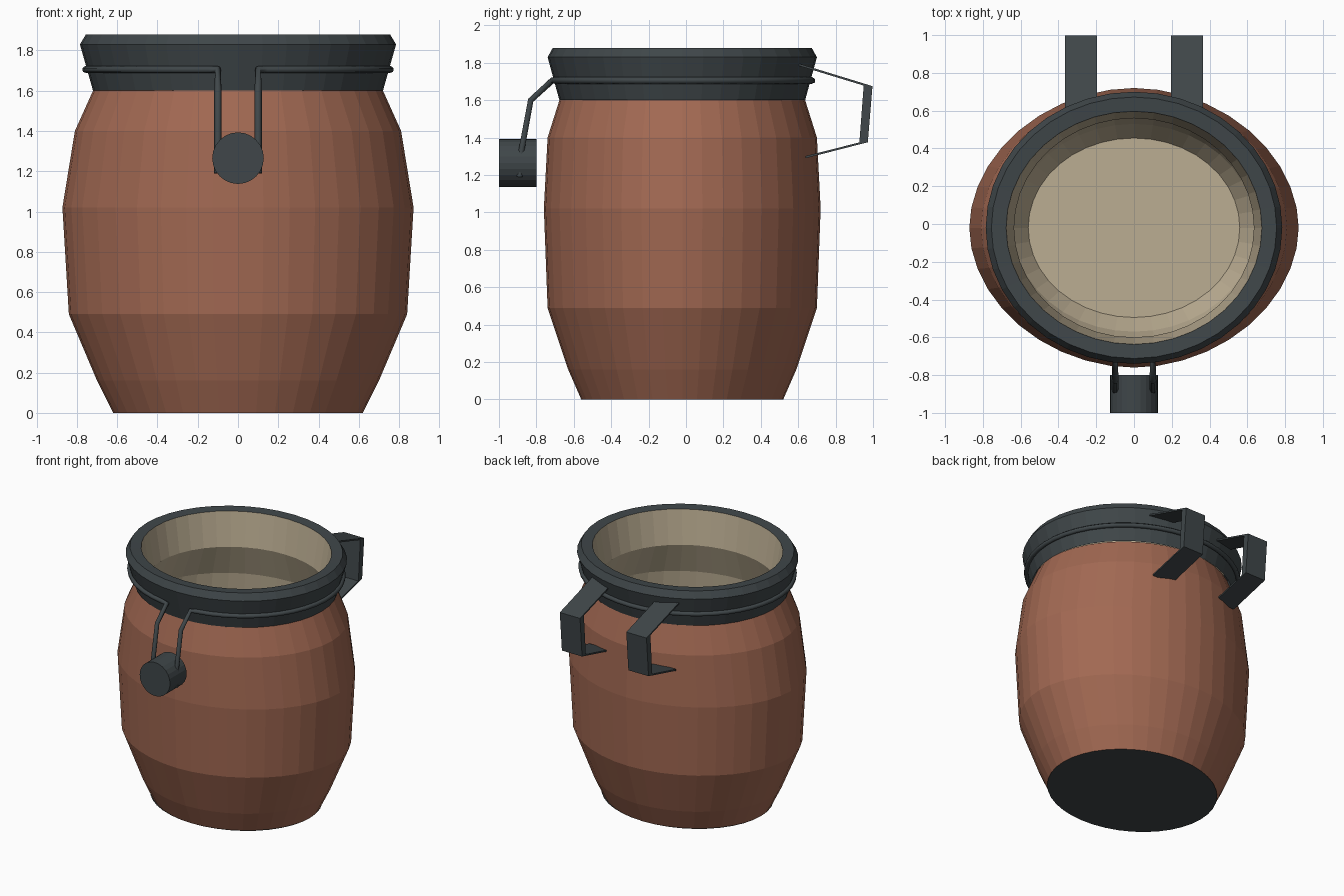
import bpy, bmesh, math
from mathutils import Vector

if "Cube" in bpy.data.objects:
    bpy.data.objects.remove(bpy.data.objects["Cube"])

SEG = 40
CY = -0.02  # jar axis is slightly forward of centre


def material(name, rgb):
    m = bpy.data.materials.new(name)
    m.diffuse_color = (*rgb, 1)
    m.use_nodes = True
    m.node_tree.nodes["Principled BSDF"].inputs["Base Color"].default_value = m.diffuse_color
    return m


clay = material("clay", (0.36, 0.14, 0.085))
metal = material("dark_metal", (0.05, 0.062, 0.067))
lining = material("lining", (0.50, 0.42, 0.29))


def finish(name, bm, mat, recalc=True):
    if recalc:
        bmesh.ops.recalc_face_normals(bm, faces=bm.faces)
    me = bpy.data.meshes.new(name)
    bm.to_mesh(me)
    bm.free()
    me.materials.append(mat)
    ob = bpy.data.objects.new(name, me)
    bpy.context.collection.objects.link(ob)
    return ob


def ellipse_point(rx, ry, a, e=1.0):
    c, s = math.cos(a), math.sin(a)
    return (rx * math.copysign(abs(c) ** e, c), CY + ry * math.copysign(abs(s) ** e, s))


def loft(name, rings, mat, e=1.0, flip=False):
    """Skin of elliptical rings (rx, ry, z)."""
    bm = bmesh.new()
    loops = [[bm.verts.new((*ellipse_point(rx, ry, 2 * math.pi * i / SEG, e), z))
              for i in range(SEG)] for rx, ry, z in rings]
    for a, b in zip(loops, loops[1:]):
        for i in range(SEG):
            j = (i + 1) % SEG
            f = [a[i], a[j], b[j], b[i]]
            bm.faces.new(f[::-1] if flip else f)
    return finish(name, bm, mat, recalc=False)


def disc(name, rx, ry, z, mat, down=False):
    bm = bmesh.new()
    vs = [bm.verts.new((*ellipse_point(rx, ry, 2 * math.pi * i / SEG), z)) for i in range(SEG)]
    bm.faces.new(vs[::-1] if down else vs)
    return finish(name, bm, mat, recalc=False)


# Jar shell, base and inner lining
loft("jar_body", [(0.62, 0.54, 0), (0.70, 0.61, 0.16), (0.84, 0.72, 0.49),
                  (0.872, 0.74, 1.02), (0.81, 0.72, 1.40), (0.72, 0.657, 1.60)], clay, 1.04)
disc("jar_base", 0.62, 0.54, 0, metal, down=True)
loft("jar_lining", [(0.56, 0.475, 0.06), (0.64, 0.55, 0.18), (0.77, 0.66, 0.50),
                    (0.80, 0.68, 1.02), (0.745, 0.66, 1.38), (0.635, 0.58, 1.62),
                    (0.677, 0.617, 1.875)], lining, flip=True)
disc("jar_floor", 0.56, 0.475, 0.06, lining)

# Flared collar with chamfered lip
loft("collar", [(0.72, 0.657, 1.60), (0.785, 0.72, 1.83), (0.755, 0.692, 1.88),
                (0.677, 0.617, 1.875)], metal)

# Wire: both hanging legs joined by the loop round the collar
wx = 0.10
leg = [(wx, -0.89, 1.19), (wx, -0.88, 1.33), (wx, -0.83, 1.60), (wx, -0.715, 1.705)]
a0 = -math.pi / 2 + 0.19
n = 44
hoop = [(*ellipse_point(0.757, 0.694, a0 + (2 * math.pi - 0.38) * i / n), 1.705)
        for i in range(n + 1)]
path = leg + hoop + [(-x, y, z) for x, y, z in reversed(leg)]
cu = bpy.data.curves.new("clamp_wire", 'CURVE')
cu.dimensions = '3D'
cu.bevel_depth = 0.018
cu.bevel_resolution = 1
cu.use_fill_caps = True
sp = cu.splines.new('POLY')
sp.points.add(len(path) - 1)
for p, co in zip(sp.points, path):
    p.co = (*co, 1)
cu.materials.append(metal)
bpy.context.collection.objects.link(bpy.data.objects.new("clamp_wire", cu))

# Round knob at the end of the wire
bpy.ops.mesh.primitive_cylinder_add(vertices=24, radius=0.128, depth=0.2,
                                    location=(0, -0.9, 1.265), rotation=(math.pi / 2, 0, 0))
knob = bpy.context.object
knob.name = "clamp_knob"
knob.data.materials.append(metal)

# Two strap handles at the back, extruded from a side profile
profile = [(0.60, 1.797), (0.997, 1.675), (0.972, 1.375), (0.64, 1.29),
           (0.64, 1.302), (0.927, 1.374), (0.95, 1.678), (0.60, 1.785)]
for side, name in ((-1, "left_strap"), (1, "right_strap")):
    bm = bmesh.new()
    face = bm.faces.new([bm.verts.new((side * 0.28 - 0.085, y, z)) for y, z in profile])
    ext = bmesh.ops.extrude_face_region(bm, geom=[face])["geom"]
    bmesh.ops.translate(bm, vec=Vector((0.17, 0, 0)),
                        verts=[v for v in ext if isinstance(v, bmesh.types.BMVert)])
    finish(name, bm, metal)
